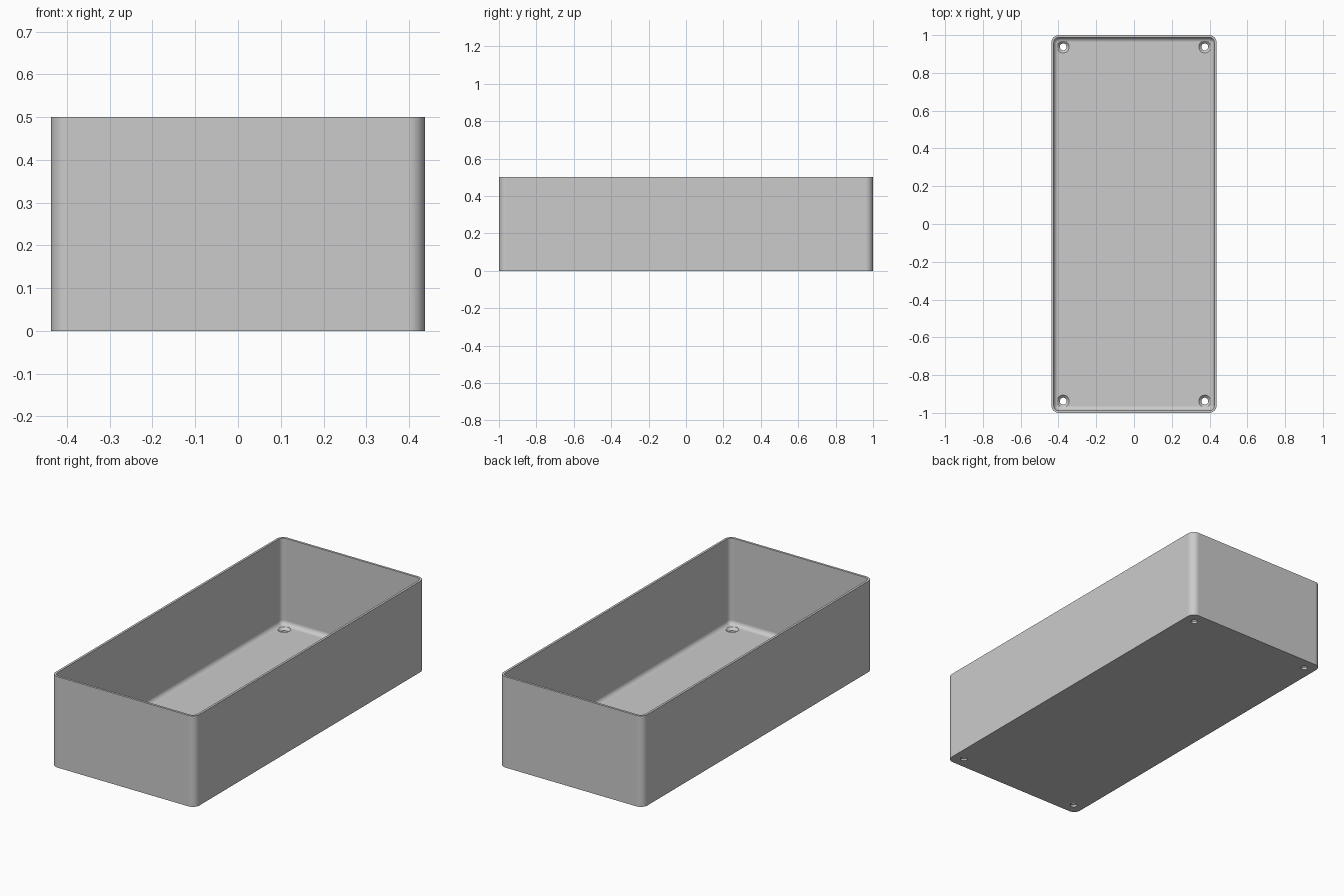
import bpy, bmesh, math

default = bpy.data.objects.get("Cube")
if default:
    bpy.data.objects.remove(default, do_unlink=True)

HALF_X, HALF_Y, HEIGHT = 0.4375, 1.0, 0.5
CORNER, WALL, FLOOR, FILLET = 0.04, 0.0125, 0.025, 0.025
HOLE_X, HOLE_Y = 0.375, 0.9375

grey = bpy.data.materials.new("light grey")
grey.use_nodes = True
grey.diffuse_color = (0.6, 0.6, 0.6, 1)
grey.node_tree.nodes["Principled BSDF"].inputs["Base Color"].default_value = (0.6, 0.6, 0.6, 1)


def rounded_ring(inset, z, steps=8):
    """Points of a rounded rectangle, inset from the outer wall."""
    r = CORNER - inset
    cx, cy = HALF_X - CORNER, HALF_Y - CORNER
    points = []
    for quarter, (sx, sy) in enumerate(((1, 1), (-1, 1), (-1, -1), (1, -1))):
        for i in range(steps + 1):
            a = (quarter + i / steps) * math.pi / 2
            points.append((sx * cx + r * math.cos(a), sy * cy + r * math.sin(a), z))
    return points


def circle(x, y, z, r, steps=32):
    return [(x + r * math.cos(2 * math.pi * i / steps),
             y + r * math.sin(2 * math.pi * i / steps), z) for i in range(steps)]


def loft(name, stacks):
    """Closed solids, each made by joining a stack of rings."""
    bm = bmesh.new()
    for rings in stacks:
        loops = [[bm.verts.new(p) for p in ring] for ring in rings]
        n = len(loops[0])
        for a, b in zip(loops, loops[1:]):
            for i in range(n):
                j = (i + 1) % n
                bm.faces.new((a[i], a[j], b[j], b[i]))
        bm.faces.new(loops[0][::-1])
        bm.faces.new(loops[-1])
    bmesh.ops.recalc_face_normals(bm, faces=bm.faces)
    mesh = bpy.data.meshes.new(name)
    bm.to_mesh(mesh)
    bm.free()
    mesh.materials.append(grey)
    obj = bpy.data.objects.new(name, mesh)
    bpy.context.collection.objects.link(obj)
    return obj


# Open box: outer wall, rim, inner wall, rounded inner foot, floor
rings = [rounded_ring(0, 0), rounded_ring(0, HEIGHT), rounded_ring(WALL, HEIGHT)]
for i in range(9):
    a = i / 8 * math.pi / 2
    rings.append(rounded_ring(WALL + FILLET * (1 - math.cos(a)),
                              FLOOR + FILLET * (1 - math.sin(a))))
box = loft("open_box", [rings])

# Countersunk screw holes in the four floor corners
hole_profile = ((-0.02, 0.018), (0.011, 0.018), (FLOOR, 0.032), (0.06, 0.032))
cutter = loft("screw_hole_cutter",
              [[circle(sx * HOLE_X, sy * HOLE_Y, z, r) for z, r in hole_profile]
               for sx in (-1, 1) for sy in (-1, 1)])
cutter.hide_render = True

bpy.ops.object.select_all(action='DESELECT')
box.select_set(True)
bpy.context.view_layer.objects.active = box
cut = box.modifiers.new("screw holes", 'BOOLEAN')
cut.operation = 'DIFFERENCE'
cut.solver = 'EXACT'
cut.object = cutter
bpy.ops.object.modifier_apply(modifier=cut.name)
bpy.data.objects.remove(cutter, do_unlink=True)

# Smooth corners, crisp edges and flat panels
bpy.ops.object.shade_smooth_by_angle(angle=math.radians(30))
weighted = box.modifiers.new("flat panels", 'WEIGHTED_NORMAL')
weighted.keep_sharp = True
